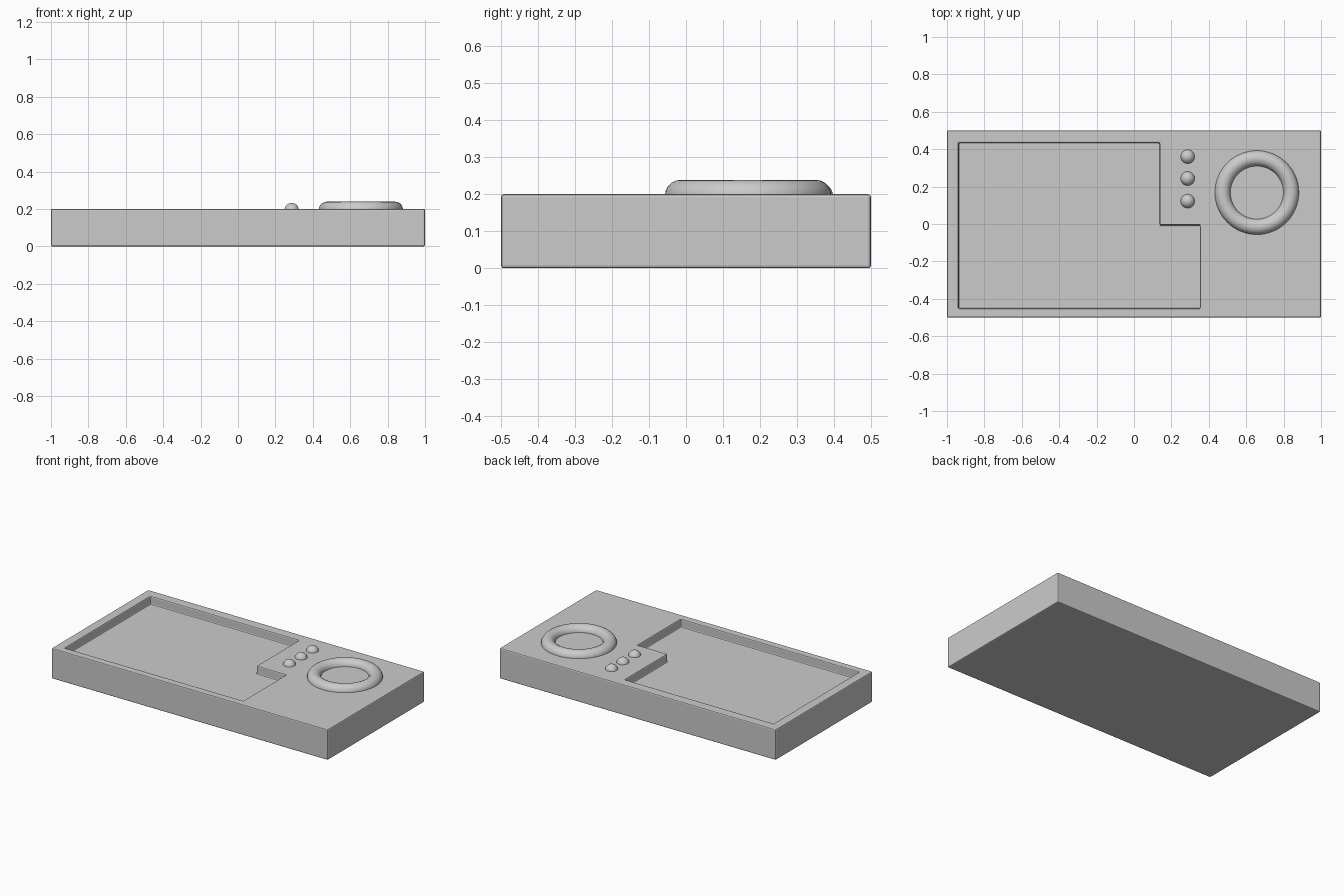
import bpy, bmesh

if "Cube" in bpy.data.objects:
    bpy.data.objects.remove(bpy.data.objects["Cube"])


def prism(name, outline, z0, z1):
    """Closed solid made by raising a flat outline from z0 to z1."""
    bm = bmesh.new()
    face = bm.faces.new([bm.verts.new((x, y, z0)) for x, y in outline])
    top = bmesh.ops.extrude_face_region(bm, geom=[face])["geom"]
    for v in top:
        if isinstance(v, bmesh.types.BMVert):
            v.co.z = z1
    bmesh.ops.recalc_face_normals(bm, faces=bm.faces)
    mesh = bpy.data.meshes.new(name)
    bm.to_mesh(mesh)
    bm.free()
    obj = bpy.data.objects.new(name, mesh)
    bpy.context.collection.objects.link(obj)
    return obj


# Flat rectangular body
body = prism("body", [(-1, -0.5), (1, -0.5), (1, 0.5), (-1, 0.5)], 0, 0.2)

# Notched screen recess, cut from the top
recess = prism("recess_cutter",
               [(-0.938, -0.452), (0.354, -0.452), (0.354, -0.006),
                (0.138, -0.006), (0.138, 0.434), (-0.938, 0.434)], 0.145, 0.3)
recess.hide_render = True
recess.hide_viewport = True
cut = body.modifiers.new("recess", 'BOOLEAN')
cut.operation = 'DIFFERENCE'
cut.solver = 'EXACT'
cut.object = recess

# Small bevel on the outer edges and recess edges
bevel = body.modifiers.new("edge_bevel", 'BEVEL')
bevel.width = 0.007
bevel.segments = 2
bevel.limit_method = 'ANGLE'

# Half-sunk control ring
bpy.ops.mesh.primitive_torus_add(location=(0.657, 0.168, 0.197),
                                 major_radius=0.183, minor_radius=0.042,
                                 major_segments=64, minor_segments=20)
ring = bpy.context.object
ring.name = "control_ring"
bpy.ops.object.shade_smooth()

# Column of three domed buttons
for i, y in enumerate((0.36, 0.243, 0.122)):
    bpy.ops.mesh.primitive_uv_sphere_add(segments=32, ring_count=16,
                                         radius=0.038, location=(0.287, y, 0.194))
    button = bpy.context.object
    button.name = f"button_{i + 1}"
    bpy.ops.object.shade_smooth()
